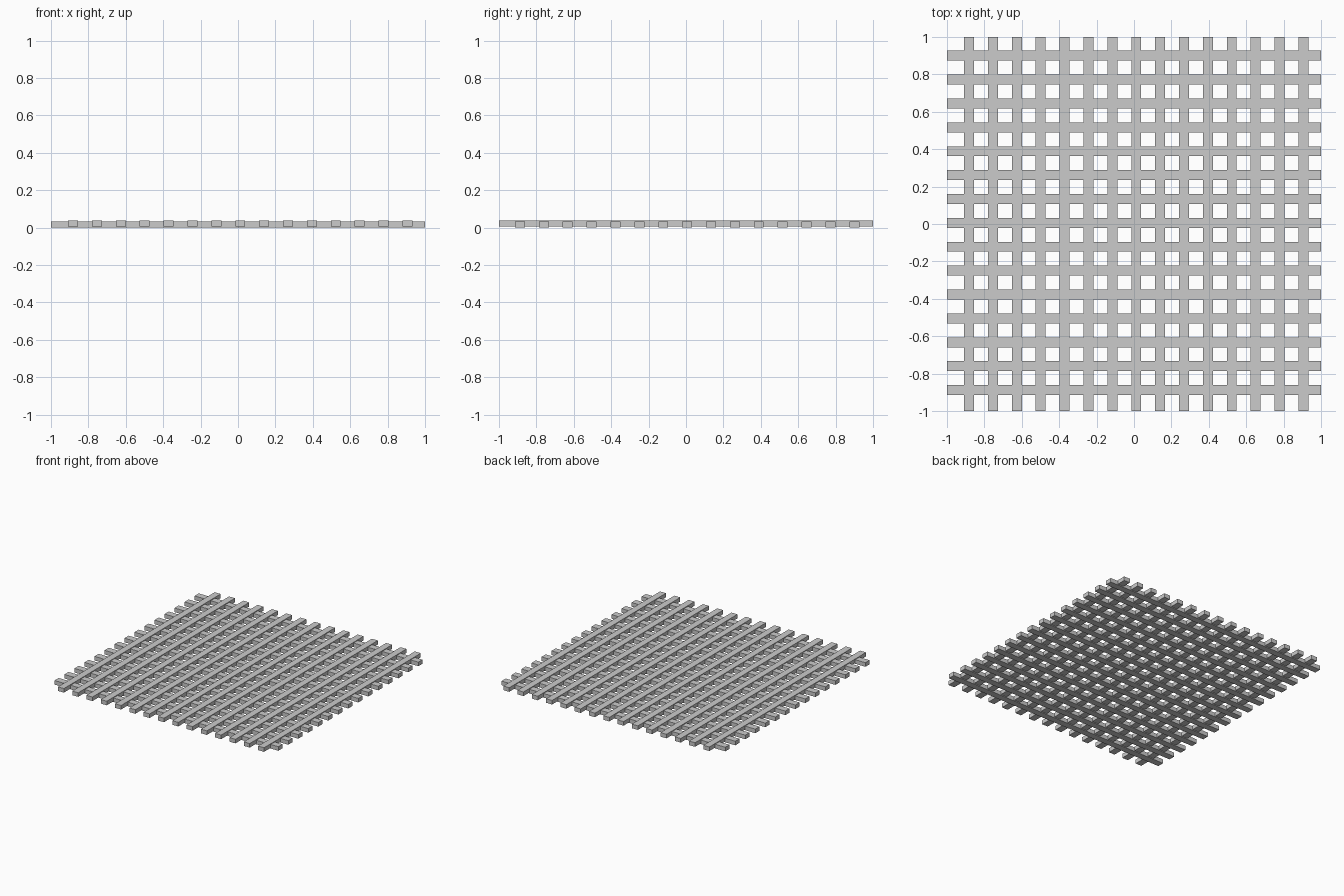
import bpy

if "Cube" in bpy.data.objects:
    bpy.data.objects.remove(bpy.data.objects["Cube"])

COUNT = 15        # slats in each direction
PITCH = 0.1277    # spacing between slat centres
WIDTH = 0.053
THICK = 0.033


def slat(name, location, size):
    bpy.ops.mesh.primitive_cube_add(size=1, location=location)
    obj = bpy.context.object
    obj.name = name
    obj.scale = size
    bpy.ops.object.transform_apply(location=False, rotation=False, scale=True)


for i in range(COUNT):
    offset = (i - (COUNT - 1) / 2) * PITCH
    # lower layer, running left to right
    slat(f"lower_slat_{i + 1}", (0, 0.006 + offset, THICK / 2), (2, WIDTH, THICK))
    # upper layer, running front to back, let into the lower one
    slat(f"upper_slat_{i + 1}", (0.012 + offset, 0, 0.006 + THICK / 2), (WIDTH, 2, THICK))
